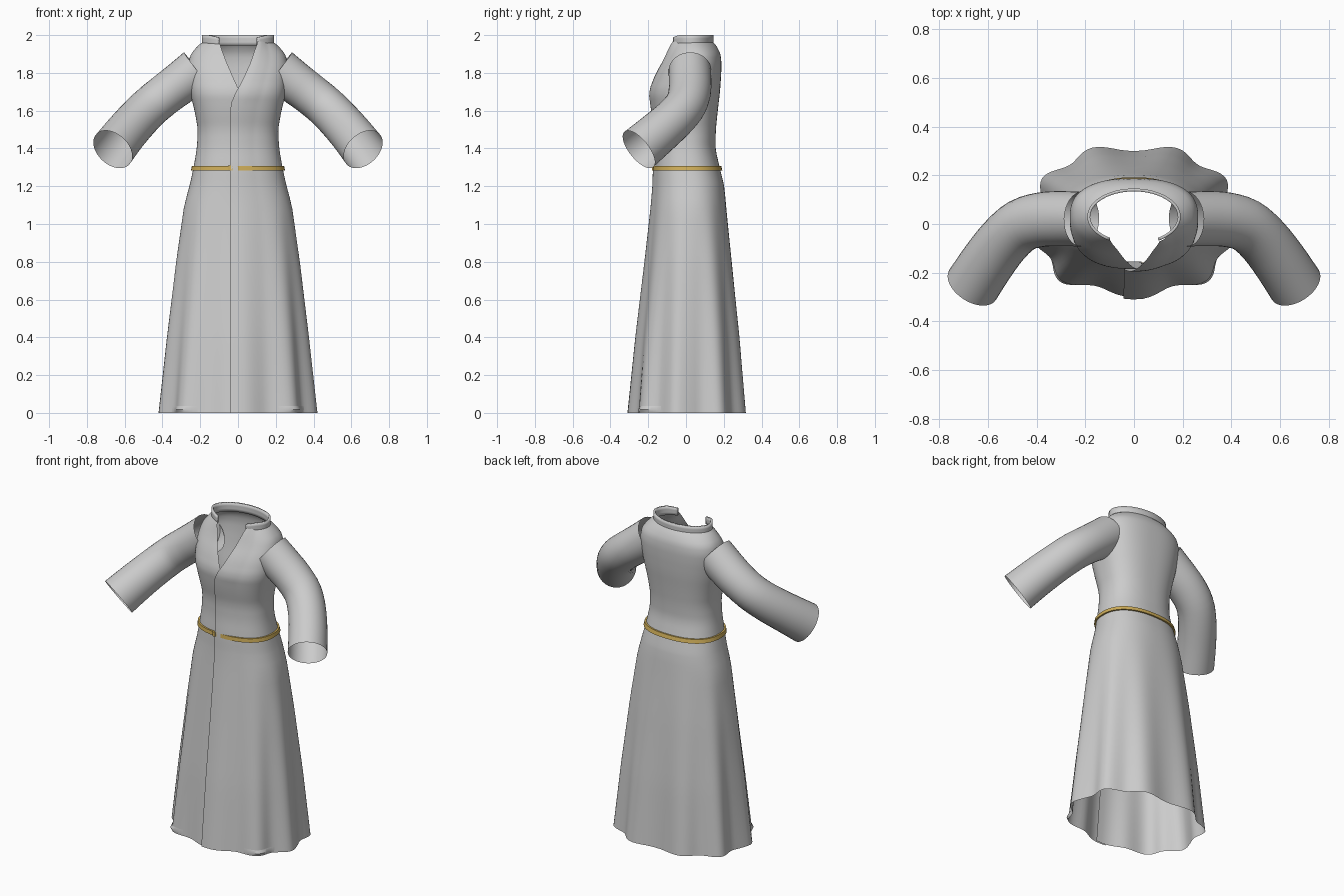
import bpy
import math
from mathutils import Vector

if "Cube" in bpy.data.objects:
    bpy.data.objects.remove(bpy.data.objects["Cube"])

PI = math.pi


def material(name, rgb):
    m = bpy.data.materials.new(name)
    m.diffuse_color = (*rgb, 1)
    m.use_nodes = True
    m.node_tree.nodes["Principled BSDF"].inputs["Base Color"].default_value = m.diffuse_color
    return m


CLOTH = material("grey cloth", (0.6, 0.6, 0.6))
GOLD = material("gold belt", (0.62, 0.42, 0.1))

# Robe cross-sections: height, half width, front y, back y, roundness
SECTIONS = [
    (0.0, .405, -.285, .315, .85), (0.4, .368, -.250, .285, .85),
    (0.8, .325, -.207, .245, .85), (1.1, .285, -.176, .212, .85),
    (1.2, .257, -.168, .203, .85), (1.3, .235, -.165, .178, .85),
    (1.4, .218, -.155, .155, .85), (1.5, .212, -.155, .158, .82),
    (1.6, .230, -.175, .168, .80), (1.7, .255, -.188, .180, .80),
    (1.8, .265, -.150, .187, .80), (1.87, .262, -.110, .188, .82),
    (1.92, .240, -.092, .178, .88), (1.95, .205, -.085, .158, .96),
    (1.965, .185, -.080, .142, 1.0)]
# Front edges: height, x of the upper (overlapping) edge, x of the lower edge
EDGES = [(0, -.04, .03), (1.58, -.04, .03), (1.64, -.035, .028), (1.70, -.01, .01),
         (1.75, .018, -.014), (1.85, .062, -.058), (1.92, .085, -.085), (1.965, .10, -.10)]


def sample(table, z):
    """Linear lookup of a table keyed by height."""
    for a, b in zip(table, table[1:]):
        if z <= b[0]:
            t = max(0, (z - a[0]) / (b[0] - a[0]))
            return [p + (q - p) * t for p, q in zip(a[1:], b[1:])]
    return list(table[-1][1:])


def section(z):
    """Table lookup, softened over neighbouring heights."""
    h = min(0.025, z, 1.965 - z)
    trio = [sample(SECTIONS, z + d) for d in (-h, 0, h)]
    return [sum(c) / 3 for c in zip(*trio)]


def spow(v, p):
    return math.copysign(abs(v) ** p, v)


def robe_point(z, phi, out=0.0):
    """Point on the robe; phi is 0 at the back and pi at the front."""
    hx, yf, yb, p = section(z)
    fold = 1 - .05 * math.cos(9 * phi) * max(0, 1 - z / 1.15)
    x = (hx * fold + out) * spow(math.sin(phi), p)
    y = (yf + yb) / 2 + ((yb - yf) / 2 * fold + out) * spow(math.cos(phi), p)
    return Vector((x, y, z))


def edge_angle(z, x):
    """Angle past the front centre line where the robe reaches x."""
    hx, _, _, p = section(z)
    return math.asin(spow(x / hx, 1 / p))


def surface(name, rows, mat, closed=False, angle=40, thick=0):
    n = len(rows[0])
    verts = [v for r in rows for v in r]
    faces = []
    for r in range(len(rows) - 1):
        for i in range(n if closed else n - 1):
            j = (i + 1) % n
            faces.append((r * n + i, (r + 1) * n + i, (r + 1) * n + j, r * n + j))
    me = bpy.data.meshes.new(name)
    me.from_pydata(verts, [], faces)
    me.materials.append(mat)
    ob = bpy.data.objects.new(name, me)
    bpy.context.collection.objects.link(ob)
    bpy.ops.object.select_all(action='DESELECT')
    ob.select_set(True)
    bpy.context.view_layer.objects.active = ob
    bpy.ops.object.shade_smooth_by_angle(angle=math.radians(angle))
    if thick:
        mod = ob.modifiers.new("thickness", 'SOLIDIFY')
        mod.thickness = thick
        mod.offset = -1
    return ob


# Robe body: one open wrap, overlapping at the front, parting into a V neck
COLS = 108
heights = [1.2 * i / 20 for i in range(20)] + [1.2 + .765 * i / 45 for i in range(46)]
rows = []
for z in heights:
    upper, lower = sample(EDGES, z)
    start = -PI - edge_angle(z, lower)
    end = PI - edge_angle(z, upper)
    row = []
    for i in range(COLS + 1):
        s = i / COLS
        lift = .010 * min(1, max(0, (s - .93) / .05))
        row.append(robe_point(z, start + (end - start) * s, lift))
    rows.append(row)
surface("robe_body", rows, CLOTH)

# Standing collar, open at the front, with drooping tips
rows = []
for k in range(4):
    row = []
    for i in range(49):
        phi = (-1 + i / 24) * (PI - .56)
        tip = max(0, abs(phi) / (PI - .56) - .85) / .15
        z = 1.945 + .055 * k / 3 - .012 * tip * k / 3
        row.append(Vector((.192 * math.sin(phi), .03 + .116 * math.cos(phi), z)))
    rows.append(row)
surface("collar", rows, CLOTH, thick=.012)

# Belt
rows = []
for z, out in ((1.284, -.004), (1.284, .010), (1.308, .010), (1.308, -.004)):
    rows.append([robe_point(z, 2 * PI * i / 72, out) for i in range(72)])
surface("belt", rows, GOLD, closed=True, angle=30)

# Belt clasp at the front seam
bpy.ops.mesh.primitive_cube_add(size=1, location=(-.045, robe_point(1.296, PI).y - .009, 1.296))
clasp = bpy.context.object
clasp.name = "belt_clasp"
clasp.scale = (.018, .012, .028)
clasp.data.materials.append(GOLD)

# Sleeves: bent tubes open at the cuff; points are x, y, z, side radius, up radius
ARM = [(.215, .020, 1.815, .112, .118), (.30, .022, 1.750, .113, .113),
       (.38, .018, 1.690, .112, .110), (.46, -.005, 1.625, .110, .110),
       (.53, -.065, 1.555, .110, .112), (.60, -.155, 1.475, .112, .116),
       (.663, -.250, 1.395, .114, .122)]


def arm_at(u):
    """Smooth curve through the sleeve points."""
    k = min(int(u), len(ARM) - 2)
    t = u - k
    a, b, c, d = (ARM[max(0, min(len(ARM) - 1, k + o))] for o in (-1, 0, 1, 2))
    return [.5 * (2 * q + (r - p) * t + (2 * p - 5 * q + 4 * r - s) * t * t
                  + (3 * q - p - 3 * r + s) * t ** 3) for p, q, r, s in zip(a, b, c, d)]


for label, sign in (("left", -1), ("right", 1)):
    rows = []
    last = len(ARM) - 1
    for k in range(19):
        u = last * k / 18
        x, y, z, rs, ru = arm_at(u)
        before, after = arm_at(max(0, u - .3)), arm_at(min(last, u + .3))
        tangent = Vector((sign * (after[0] - before[0]), after[1] - before[1],
                          after[2] - before[2])).normalized()
        side = tangent.cross(Vector((0, 0, 1))).normalized()
        up = side.cross(tangent)
        rows.append([Vector((sign * x, y, z)) + side * rs * math.cos(2 * PI * i / 32)
                     + up * ru * math.sin(2 * PI * i / 32) for i in range(32)])
    surface(label + "_sleeve", rows, CLOTH, closed=True)

    # Small turned-up fold on the front hem
    rows = []
    for z, out in ((.004, .002), (.018, .010), (.036, .003)):
        rows.append([robe_point(z, sign * (PI - .5 - .6 * i / 12),
                                out * math.sin(PI * i / 12)) for i in range(13)])
    rows = rows if sign > 0 else [r[::-1] for r in rows]
    surface(label + "_hem_fold", rows, CLOTH)
